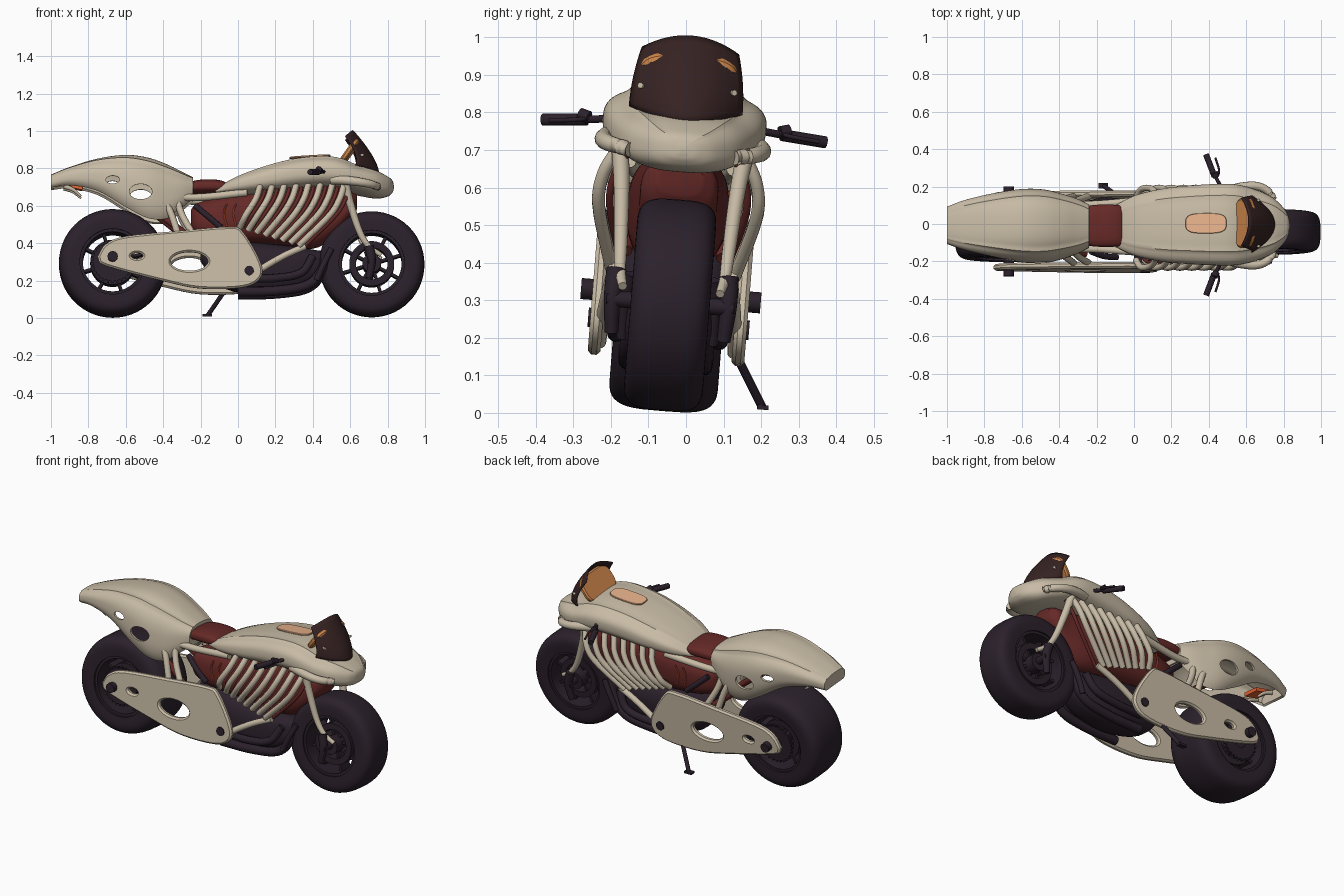
import bpy, bmesh, math
from math import sin, cos, pi, radians, exp
from mathutils import Matrix, Vector

if bpy.data.objects.get("Cube"):
    bpy.data.objects.remove(bpy.data.objects["Cube"])
parts = []

def material(name, *rgb):
    m = bpy.data.materials.new(name)
    m.use_nodes = True
    m.diffuse_color = (*rgb, 1)
    m.node_tree.nodes["Principled BSDF"].inputs["Base Color"].default_value = (*rgb, 1)
    return m

cream = material("bone cream", .58, .50, .38)
dark = material("plum black", .024, .015, .024)
red = material("oxide red", .13, .022, .02)
smoke = material("smoked brown", .037, .016, .016)
tan = material("pale copper", .82, .46, .27)
amber = material("amber", .62, .24, .07)
orange = material("signal orange", .80, .12, .03)

def finish(name, bm, mat):
    bmesh.ops.recalc_face_normals(bm, faces=bm.faces)
    mesh = bpy.data.meshes.new(name)
    bm.to_mesh(mesh)
    bm.free()
    mesh.materials.append(mat)
    ob = bpy.data.objects.new(name, mesh)
    bpy.context.collection.objects.link(ob)
    parts.append(ob)
    return ob

def baked(ob):
    bpy.context.view_layer.update()
    return bpy.data.meshes.new_from_object(ob.evaluated_get(bpy.context.evaluated_depsgraph_get()))

def grid(name, rows, mat, wrap_u=False, wrap_v=False, caps=False):
    bm = bmesh.new()
    vs = [[bm.verts.new(p) for p in row] for row in rows]
    n, m = len(vs), len(vs[0])
    for i in range(n if wrap_u else n - 1):
        for j in range(m if wrap_v else m - 1):
            a, b, k = vs[i], vs[(i + 1) % n], (j + 1) % m
            bm.faces.new((a[j], a[k], b[k], b[j]))
    if caps:
        bm.faces.new(vs[0])
        bm.faces.new(vs[-1])
    return finish(name, bm, mat)

def smooth_path(pts, n=5):
    pts = [Vector(p) for p in pts]
    ext = [2 * pts[0] - pts[1]] + pts + [2 * pts[-1] - pts[-2]]
    out = []
    for a, b, c, d in zip(ext, ext[1:], ext[2:], ext[3:]):
        for t in (k / n for k in range(n)):
            out.append(.5 * (2 * b + (c - a) * t + (2 * a - 5 * b + 4 * c - d) * t * t
                             + (3 * b - a - 3 * c + d) * t ** 3))
    return out + [pts[-1]]

def power(v, e):
    return math.copysign(abs(v) ** e, v)

def loft(name, stations, mat, start=-90, e=.75, ridges=(), seg=72):
    """Stations are (x, half width, bottom, top); start above -90 leaves the belly open."""
    a0, a1 = radians(start), radians(180 - start)
    closed, low, rows = start == -90, power(sin(a0), e), []
    for x, w, zb, zt in smooth_path(stations):
        row = []
        for j in range(seg if closed else seg + 1):
            t = a0 + (a1 - a0) * j / seg
            bump = 1 + sum(.05 * exp(-((t - radians(r)) / .07) ** 2) for r in ridges)
            zc = zb + (zt - zb) * .45
            z = zb + (zt - zb) * (power(sin(t), e) - low) / (1 - low)
            row.append((x, w * power(cos(t), e) * bump, zc + (z - zc) * bump))
        rows.append(row)
    return grid(name, rows, mat, wrap_v=closed, caps=True)

def tube(name, pts, r, mat, tip=None):
    path, tip, rows = smooth_path(pts, 6), tip or r, []
    for i, p in enumerate(path):
        d = (path[min(i + 1, len(path) - 1)] - path[max(i - 1, 0)]).normalized()
        u = d.cross(Vector((0, 1, 0)) if abs(d.y) < .8 else Vector((0, 0, 1))).normalized()
        v, rad = d.cross(u), r + (tip - r) * i / (len(path) - 1)
        rows.append([p + rad * (cos(k * pi / 6) * u + sin(k * pi / 6) * v) for k in range(12)])
    grid(name, rows, mat, wrap_v=True, caps=True)

def both(name, pts, r, mat, tip=None):
    for side, s in (("left", 1), ("right", -1)):
        tube(side + "_" + name, [(x, s * y, z) for x, y, z in pts], r, mat, tip)

def lathe(name, x, z, profile, mat, y=0, steps=56):
    turns = [2 * pi * i / steps for i in range(steps)]
    grid(name, [[(x + r * cos(a), y + h, z + r * sin(a)) for r, h in profile] for a in turns], mat, True, True)

def ring(name, x, z, r0, r1, half, mat, y=0):
    lathe(name, x, z, [(r0, -half), (r1, -half), (r1, half), (r0, half)], mat, y)

def box(name, loc, size, mat, turn=0):
    bm = bmesh.new()
    spin = Matrix.Rotation(turn, 4, 'Y')
    bmesh.ops.create_cube(bm, size=1, matrix=Matrix.Translation(loc) @ spin @ Matrix.Diagonal((*size, 1)))
    finish(name, bm, mat)

def plate(name, outlines, thick, bevel, mat, matrix):
    """Extruded flat outline with chamfered edges; later outlines become holes."""
    cu = bpy.data.curves.new(name, 'CURVE')
    cu.dimensions, cu.fill_mode = '2D', 'BOTH'
    cu.extrude, cu.bevel_depth, cu.bevel_resolution = thick / 2 - bevel, bevel, 0
    for pts in outlines:
        sp = cu.splines.new('POLY')
        sp.points.add(len(pts) - 1)
        for p, q in zip(sp.points, pts):
            p.co = (q[0], q[1], 0, 1)
        sp.use_cyclic_u = True
    tmp = bpy.data.objects.new(name + "_outline", cu)
    bpy.context.collection.objects.link(tmp)
    bm = bmesh.new()
    bm.from_mesh(baked(tmp))
    bpy.data.objects.remove(tmp)
    bm.transform(matrix)
    bmesh.ops.remove_doubles(bm, verts=bm.verts, dist=1e-5)
    return finish(name, bm, mat)

def oval(x, z, a, b, e=1):
    return [(x + a * power(cos(i * pi / 16), e), z + b * power(sin(i * pi / 16), e)) for i in range(32)]

upright = Matrix.Rotation(pi / 2, 4, 'X')
# Wheels
for side, x, z, R, w in (("front", .715, .285, .282, .118), ("rear", -.67, .29, .288, .162)):
    lathe(side + "_tyre", x, z, [(.175 + (R - .175) * max(sin(t), 0) ** .65, w * power(cos(t), .55)
                                  * (.88 + .12 * sin(t))) for t in (pi * i / 24 for i in range(25))], dark)
    for name, r0, r1, half in (("rim", .16, .182, .8), ("brake_disc", .085, .12, .5), ("hub", .001, .05, .8)):
        ring(side + "_" + name, x, z, r0, r1, half * w, dark)
    for a in (k * pi / 4 + .3 for k in range(8)):
        box(side + "_spoke", (x + .1 * cos(a), 0, z + .1 * sin(a)), (.14, w * .7, .016), dark, -a)
for y in (-.13, .13):
    ring("sprocket", -.67, .29, .04, .105, .006, dark, y)
    for a in (pi * k / 14 for k in range(28)):
        box("sprocket_tooth", (-.67 + .108 * cos(a), y, .29 + .108 * sin(a)), (.016, .012, .01), dark, -a)

# Tail shell with oval side openings
tail = loft("tail_fairing", [
    (-1, .10, .69, .765), (-.9, .135, .70, .805), (-.75, .17, .668, .85), (-.6, .195, .58, .87), (-.48, .195, .52, .855),
    (-.38, .172, .52, .82), (-.3, .145, .58, .78), (-.24, .115, .63, .75)], cream, start=-40, ridges=(50, 130))
tail.modifiers.new("wall", 'SOLIDIFY').thickness = .014
cutters = [plate("opening", [oval(*o)], .6, .001, cream, upright)
           for o in ((-.67, .725, .036, .02), (-.52, .66, .06, .04))]
for c in cutters:
    cut = tail.modifiers.new("opening", 'BOOLEAN')
    cut.operation, cut.object = 'DIFFERENCE', c
shell = baked(tail)
tail.modifiers.clear()
tail.data = shell
for c in cutters:
    parts.remove(c)
    bpy.data.objects.remove(c)
box("tail_light", (-.875, 0, .70), (.09, .10, .02), orange, .2)
both("tail_hook", [(-.93, .06, .70), (-.88, .06, .68), (-.84, .055, .645)], .014, cream, .006)

# Tank and nose in one sweep, with seat and tank panel
loft("tank_and_nose", [
    (-.12, .10, .655, .69), (0, .16, .65, .755), (.15, .195, .655, .81), (.3, .21, .67, .848), (.45, .218, .68, .862),
    (.55, .215, .675, .85), (.65, .19, .655, .81), (.74, .15, .64, .785), (.8, .095, .65, .755), (.825, .05, .67, .735),
    (.833, .01, .69, .71)], cream, ridges=(55, 125))
loft("seat", [(-.28, .10, .66, .72), (-.2, .112, .66, .737), (-.1, .112, .66, .735), (-.04, .10, .66, .71)], red)
plate("tank_panel", [oval(0, 0, .108, .052, .6)], .009, .002, tan,
      Matrix.Translation((.385, 0, .862)) @ Matrix.Rotation(-.06, 4, 'Y'))
both("nose_intake", [(.50, .185, .725), (.57, .205, .72), (.65, .212, .71), (.71, .19, .70), (.75, .14, .69)],
     .026, cream, .02)

# Windscreen with fixings, and the amber dash facing the rider
rows = [[(.755 - .14 * u ** 1.5 - v * v * (.125 - .085 * u), v * (.152 - .022 * u * u),
          .775 + .23 * u + v * v * (.03 - .07 * u)) for v in (j / 10 - 1 for j in range(21))]
        for u in (i / 12 for i in range(13))]
grid("windscreen", rows, smoke).modifiers.new("wall", 'SOLIDIFY').thickness = .006
both("screen_fixing", [(.655, .118, .86), (.673, .126, .862)], .008, cream)
plate("amber_dash", [oval(0, 0, .075, .125, .6)], .03, .008, amber,
      Matrix.Translation((.593, 0, .885)) @ Matrix.Rotation(-.95, 4, 'Y'))

# Red core and dark lower engine
loft("engine_core", [
    (-.25, .05, .48, .58), (-.22, .09, .44, .61), (-.12, .12, .41, .64), (0, .13, .40, .66), (.2, .135, .39, .69),
    (.4, .12, .37, .69), (.52, .105, .44, .68), (.60, .10, .53, .67), (.635, .06, .58, .66)], red)
loft("crankcase", [(-.2, .06, .30, .42), (-.1, .10, .17, .42), (.1, .12, .12, .40), (.3, .11, .14, .38),
                   (.42, .08, .2, .36), (.46, .05, .28, .36)], dark)
both("exhaust", [(.50, .07, .40), (.45, .09, .25), (.37, .10, .165), (.2, .10, .135), (0, .10, .13)], .026, dark)
both("upper_exhaust", [(.40, .11, .32), (.34, .135, .23), (.2, .14, .20), (.02, .13, .20)], .022, dark)
for x in (-.06, -.01):
    both("core_trim", [(x, .134, .60), (x - .015, .131, .55), (x, .126, .48)], .004, orange)

# Cage of ribs, with thinner red ribs between
for i in range(8):
    top, foot, z = .12 + .064 * i, .01 + .045 * i, .47 - .014 * i
    for name, dx, y, r, mat in (("rib", 0, .0, .017, cream), ("inner_rib", .032, -.03, .010, red)):
        both(name, [(top + dx, .165 + y, .70), (top - .025 + dx, .205 + y, .62),
                    (top - .08 + dx, .21 + y, .53), (foot + dx, .165 + y, z)], r, mat)
both("lower_rail", [(.02, .18, .17), (.13, .175, .25), (.25, .165, .32), (.36, .155, .37)], .018, cream)

# Swing arm plates, bolts and rear struts
arm = smooth_path([Vector(p) for p in (
    (-.74, .31), (-.70, .37), (-.6, .41), (-.3, .44), (-.05, .46), (.02, .435), (.11, .28), (.11, .2), (.02, .155),
    (-.2, .15), (-.4, .19), (-.7, .27), (-.74, .31))], 4)[:-1]
for s in (1, -1):
    plate("swing_arm_plate", [arm, oval(-.26, .285, .11, .06), oval(-.54, .315, .042, .026)], .034, .010, cream,
          Matrix.Translation((0, .192 * s, 0)) @ upright)
    for x, z, r, out in ((-.67, .31, .028, .24), (.06, .235, .026, .215)):
        tube("arm_bolt", [(x, .16 * s, z), (x, out * s, z)], r, dark)
for name, x, z, half, r in (("rear", -.67, .30, .19, .022), ("pivot", .03, .25, .18, .03), ("front", .715, .29, .17, .022)):
    tube(name + "_axle", [(x, -half, z), (x, half, z)], r, dark)
both("rear_strut", [(-.40, .14, .63), (-.36, .16, .55), (-.32, .18, .43)], .018, cream)
both("front_strut", [(-.33, .12, .64), (-.30, .15, .54), (-.24, .18, .43)], .018, cream)
both("red_strut", [(-.44, .10, .56), (-.36, .12, .50), (-.26, .13, .42)], .018, red)
both("dark_link", [(-.23, .13, .59), (-.16, .15, .53), (-.09, .15, .47)], .016, dark)
both("seat_rail", [(-.36, .12, .64), (-.2, .12, .635), (.05, .14, .66)], .02, cream)

# Front fork, brake calipers and stays
both("fork_leg", [(.57, .17, .72), (.60, .155, .60), (.65, .145, .45), (.70, .14, .37), (.765, .13, .325)], .024, cream, .012)
both("fork_foot", [(.70, .15, .37), (.715, .155, .29), (.70, .15, .20)], .027, dark, .018)
both("engine_stay", [(.50, .11, .36), (.46, .12, .28), (.42, .12, .19)], .016, dark)

# Handlebars with grips and levers
both("handlebar", [(.50, .12, .775), (.47, .19, .768), (.42, .29, .757)], .010, dark)
both("grip", [(.43, .26, .76), (.385, .378, .75)], .016, dark)
both("lever", [(.44, .25, .765), (.455, .29, .757), (.435, .36, .75)], .006, dark)
both("switch_pod", [(.44, .255, .765), (.43, .28, .772)], .018, dark)

# Side stand
tube("side_stand", [(-.07, .19, .16), (-.16, .265, .035)], .012, dark)
box("stand_foot", (-.165, .268, .033), (.05, .03, .012), dark)

# Lean the whole machine onto its stand, then shade
bpy.ops.object.select_all(action='DESELECT')
for ob in parts:
    ob.data.transform(Matrix.Translation((0, -.065, .003)) @ Matrix.Rotation(-math.atan(.08), 4, 'X'))
    ob.select_set(True)
bpy.context.view_layer.objects.active = parts[0]
bpy.ops.object.shade_smooth_by_angle(angle=radians(40))
